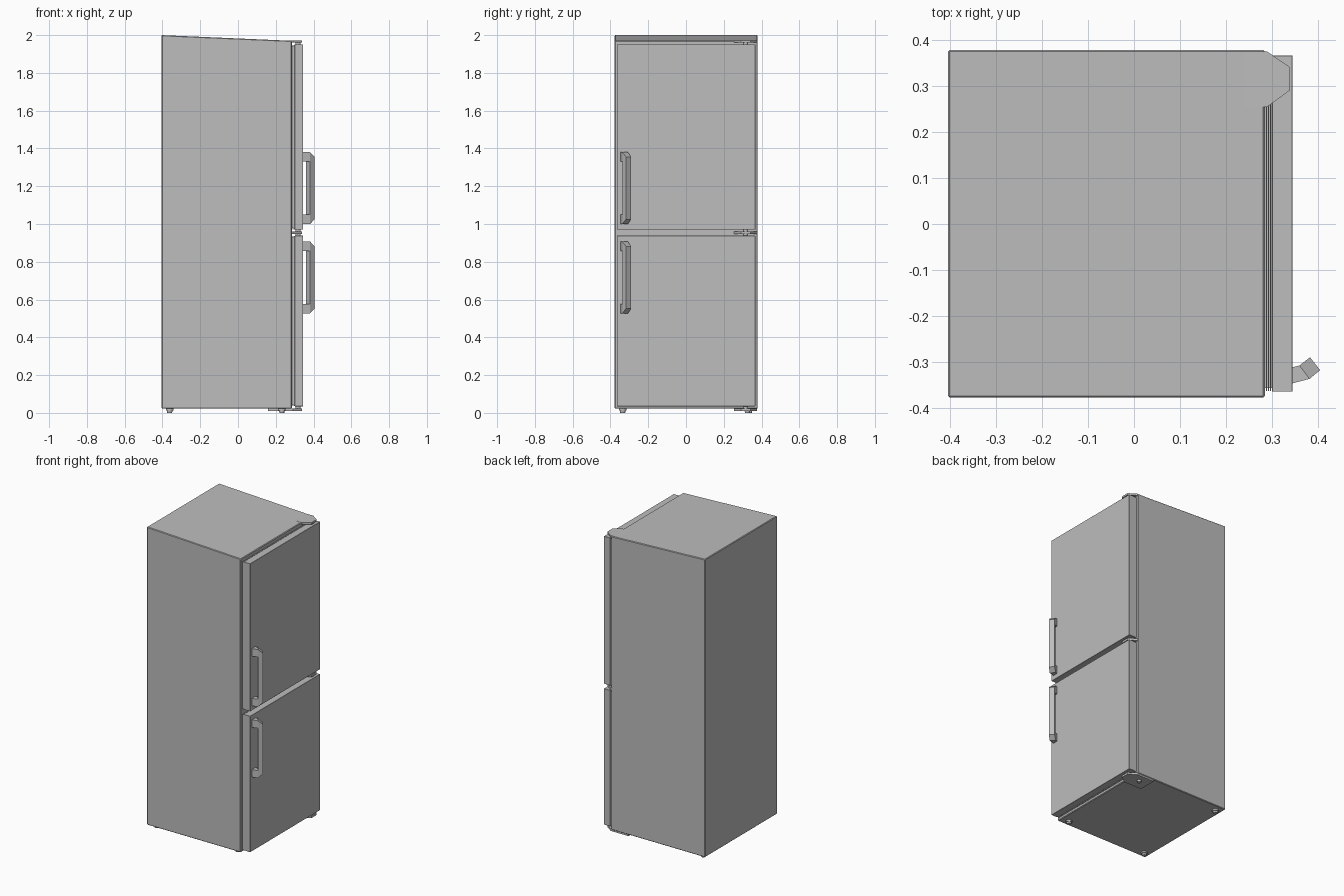
import bpy, bmesh
from mathutils import Vector

cube = bpy.data.objects.get("Cube")
if cube:
    bpy.data.objects.remove(cube)

GREY = (0.51, 0.51, 0.51, 1)
grey = bpy.data.materials.new("mid_grey_enamel")
grey.use_nodes = True
grey.diffuse_color = GREY
grey.node_tree.nodes["Principled BSDF"].inputs["Base Color"].default_value = GREY


def finish(name, bm, bevel=0):
    bmesh.ops.recalc_face_normals(bm, faces=bm.faces[:])
    mesh = bpy.data.meshes.new(name)
    bm.to_mesh(mesh)
    bm.free()
    mesh.materials.append(grey)
    obj = bpy.data.objects.new(name, mesh)
    bpy.context.collection.objects.link(obj)
    if bevel:
        mod = obj.modifiers.new("cut_edges", "BEVEL")
        mod.width = bevel
        mod.segments = 1
    return obj


def prism(name, outline, direction, bevel=0):
    """Extrude a closed outline of 3D points along a direction."""
    bm = bmesh.new()
    face = bm.faces.new([bm.verts.new(p) for p in outline])
    out = bmesh.ops.extrude_face_region(bm, geom=[face])
    verts = [v for v in out["geom"] if isinstance(v, bmesh.types.BMVert)]
    bmesh.ops.translate(bm, verts=verts, vec=Vector(direction))
    return finish(name, bm, bevel)


def box(name, x0, x1, y0, y1, z0, z1, bevel=0):
    outline = [(x0, y0, z0), (x1, y0, z0), (x1, y1, z0), (x0, y1, z0)]
    return prism(name, outline, (0, 0, z1 - z0), bevel)


def cylinder(name, x, y, z0, z1, r_low, r_high, sides=16):
    bm = bmesh.new()
    bmesh.ops.create_cone(bm, cap_ends=True, segments=sides, radius1=r_low,
                          radius2=r_high, depth=z1 - z0)
    bmesh.ops.translate(bm, verts=bm.verts[:], vec=(x, y, (z0 + z1) / 2))
    return finish(name, bm)


# Cabinet with a roof that slopes down towards the doors
prism("cabinet", [(-0.405, -0.378, 0.022), (0.285, -0.378, 0.022),
                  (0.285, -0.378, 1.97), (-0.405, -0.378, 2.0)],
      (0, 0.757, 0), 0.004)

# Doors with ribbed seals behind them
for label, z0, z1 in (("lower", 0.035, 0.938), ("upper", 0.97, 1.95)):
    box(label + "_door", 0.3, 0.345, -0.365, 0.367, z0, z1, 0.001)
    box(label + "_seal", 0.28, 0.302, -0.357, 0.359, z0 + 0.008, z1 - 0.008)
    for i in range(3):
        x = 0.287 + i * 0.0045
        box(f"{label}_seal_rib_{i + 1}", x, x + 0.0025, -0.363, 0.365,
            z0 + 0.002, z1 - 0.002)


# Handles: two angled arms carrying a bar with chamfered outer ends
def loft(name, rings):
    bm = bmesh.new()
    loops = [[bm.verts.new(p) for p in ring] for ring in rings]
    for a, b in zip(loops, loops[1:]):
        for i in range(4):
            j = (i + 1) % 4
            bm.faces.new((a[i], a[j], b[j], b[i]))
    bm.faces.new(loops[0])
    bm.faces.new(loops[-1])
    return finish(name, bm)


def section(p, q, low, high):
    return [(*p, low), (*q, low), (*q, high), (*p, high)]


DOOR_SIDE = ((0.344, -0.312), (0.344, -0.347))
INNER = ((0.36, -0.308), (0.382, -0.337))
OUTER = ((0.383, -0.29), (0.405, -0.318))

for label, z0, z1 in (("lower", 0.527, 0.907), ("upper", 1.0, 1.38)):
    loft(label + "_handle_bar", [section(*INNER, z0, z1),
                                 section(*OUTER, z0 + 0.025, z1 - 0.025)])
    for end, low, high in (("bottom", z0, z0 + 0.05), ("top", z1 - 0.05, z1)):
        loft(f"{label}_handle_{end}_arm", [section(*DOOR_SIDE, low, high),
                                           section(*INNER, low, high)])


# Hinge plates with cut corners, and their pins
def hinge(label, back, z0, z1):
    outline = [(back, 0.375), (0.29, 0.375), (0.338, 0.342),
               (0.338, 0.29), (0.29, 0.255), (back, 0.255)]
    prism(label + "_hinge_plate", [(x, y, z0) for x, y in outline], (0, 0, z1 - z0))


hinge("top", 0.2, 1.96, 1.972)
hinge("middle", 0.27, 0.947, 0.961)
hinge("bottom", 0.16, 0.011, 0.024)
for label, low, high in (("top", 1.945, 1.965), ("middle", 0.935, 0.975),
                         ("bottom", 0.02, 0.04)):
    cylinder(label + "_hinge_pin", 0.318, 0.316, low, high, 0.013, 0.013)

# Feet, one of them set into the bottom hinge plate
for name, x, y in (("back_right_foot", -0.362, -0.335), ("back_left_foot", -0.362, 0.335),
                   ("front_right_foot", 0.232, -0.335), ("front_left_foot", 0.232, 0.325)):
    cylinder(name, x, y, 0, 0.013, 0.013, 0.015)
    cylinder(name + "_collar", x, y, 0.012, 0.024, 0.02, 0.02)
